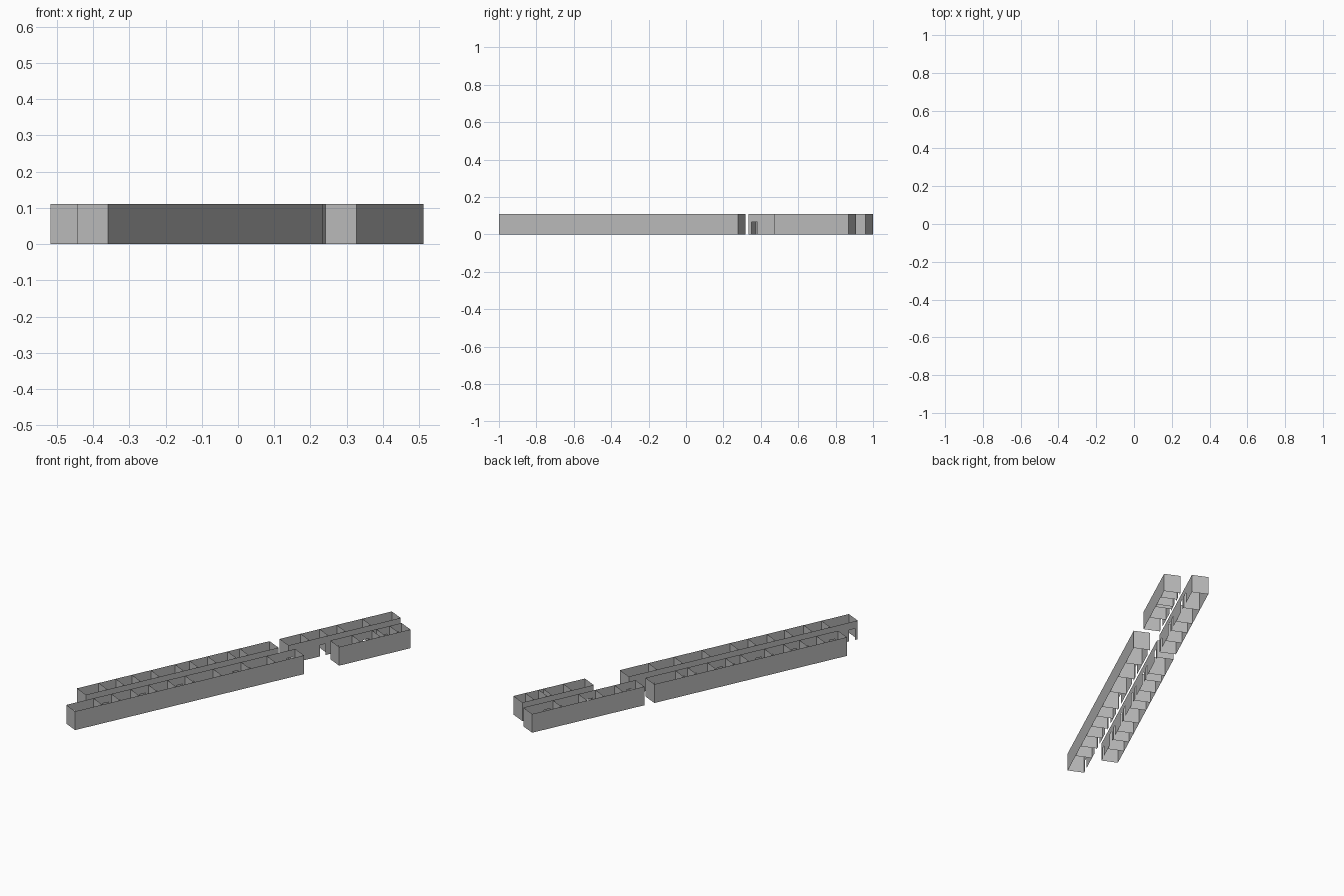
import bpy, bmesh, math

cube = bpy.data.objects.get("Cube")
if cube:
    bpy.data.objects.remove(cube, do_unlink=True)

WIDTH, HEIGHT = 0.094, 0.11
DOOR_W, DOOR_H, DOOR_GAP = 0.036, 0.066, 0.018
ANGLE = math.atan2(1.278, 0.594)

grey = bpy.data.materials.new("wall_grey")
grey.use_nodes = True
colour = (0.5, 0.5, 0.5, 1)
grey.diffuse_color = colour
grey.node_tree.nodes["Principled BSDF"].inputs["Base Color"].default_value = colour


def make_walls(name, origin, panels):
    """Thin upright panels, each (start, end, bottom), in the block's own frame."""
    bm = bmesh.new()
    for (x0, y0), (x1, y1), z in panels:
        corners = ((x0, y0, z), (x1, y1, z), (x1, y1, HEIGHT), (x0, y0, HEIGHT))
        bm.faces.new([bm.verts.new(c) for c in corners])
    bmesh.ops.remove_doubles(bm, verts=bm.verts, dist=0.0001)
    mesh = bpy.data.meshes.new(name)
    bm.to_mesh(mesh)
    bm.free()
    mesh.materials.append(grey)
    obj = bpy.data.objects.new(name, mesh)
    obj.location = (*origin, 0)
    obj.rotation_euler.z = ANGLE
    bpy.context.collection.objects.link(obj)


def make_block(name, origin, length, dividers, corridor_on_left):
    # Three closed outer walls
    door_y, back_y = (WIDTH, 0) if corridor_on_left else (0, WIDTH)
    make_walls(name + "_outer_walls", origin, [
        ((0, door_y), (0, back_y), 0),
        ((0, back_y), (length, back_y), 0),
        ((length, back_y), (length, door_y), 0)])

    # Partitions between rooms
    make_walls(name + "_partitions", origin,
               [((s, 0), (s, WIDTH), 0) for s in dividers])

    # Corridor wall: one doorway per room, paired around every other partition
    panels, done = [], 0
    edges = [0, *dividers, length]
    for i, (a, b) in enumerate(zip(edges, edges[1:])):
        if b - a < DOOR_W + DOOR_GAP:
            continue
        start = a + DOOR_GAP if i % 2 == 0 else b - DOOR_GAP - DOOR_W
        end = start + DOOR_W
        panels.append(((done, door_y), (start, door_y), 0))
        panels.append(((start, door_y), (end, door_y), DOOR_H))
        done = end
    panels.append(((done, door_y), (length, door_y), 0))
    make_walls(name + "_corridor_wall", origin, panels)


make_block("long_right_block", (-0.432, -0.795), 1.185,
           [.133, .238, .337, .454, .602, .692, .804, .926, 1.001], False)
make_block("long_left_block", (-0.359, -1.0), 1.409,
           [.168, .278, .395, .505, .622, .732, .904, 1.076, 1.234], True)
make_block("short_right_block", (0.095, 0.334), 0.69,
           [.129, .246, .351, .508], False)
make_block("short_left_block", (0.327, 0.472), 0.439,
           [.133, .256, .284, .366], True)
